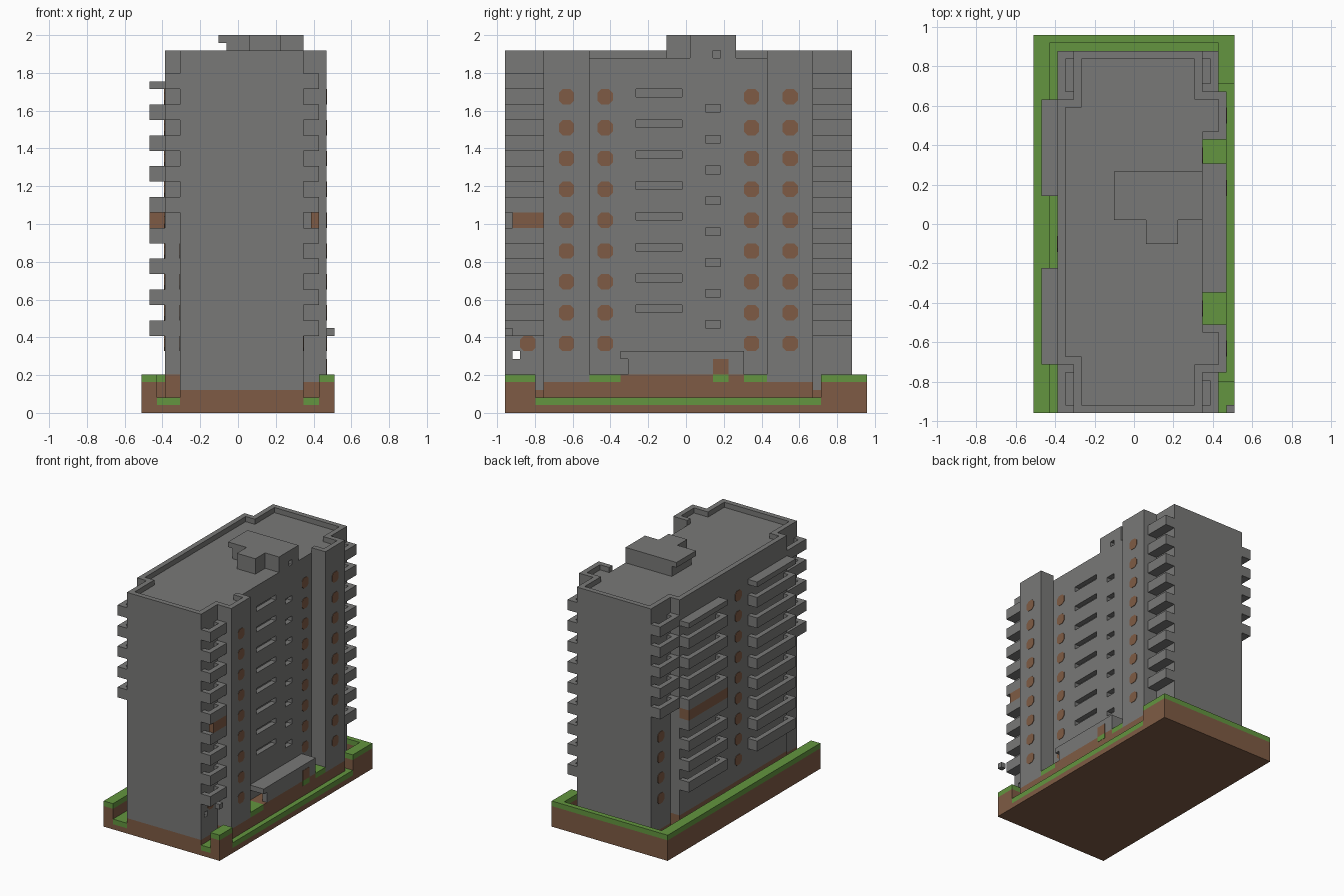
import bpy, bmesh

cube = bpy.data.objects.get("Cube")
if cube:
    bpy.data.objects.remove(cube, do_unlink=True)

U = 2 / 49          # one block of the building grid
ROWS = range(9)     # storeys, four blocks apart


def material(name, rgb):
    m = bpy.data.materials.new(name)
    m.use_nodes = True
    m.diffuse_color = (*rgb, 1)
    m.node_tree.nodes["Principled BSDF"].inputs["Base Color"].default_value = (*rgb, 1)
    return m


CONCRETE = material("concrete grey", (0.19, 0.19, 0.185))
EARTH = material("earth brown", (0.21, 0.105, 0.058))
GRASS = material("grass green", (0.125, 0.3, 0.05))


def pos(x, y, z):
    """Grid position to model position."""
    return ((x - 12.5) * U, (y - 23.5) * U, z * U)


def prism(bm, outline, z0, z1):
    """Extrude a plan outline between two heights."""
    face = bm.faces.new([bm.verts.new(pos(x, y, z0)) for x, y in outline])
    up = bmesh.ops.extrude_face_region(bm, geom=[face])["geom"]
    moved = [v for v in up if isinstance(v, bmesh.types.BMVert)]
    bmesh.ops.translate(bm, verts=moved, vec=(0, 0, (z1 - z0) * U))


def box(bm, x0, x1, y0, y1, z0, z1):
    prism(bm, [(x0, y0), (x1, y0), (x1, y1), (x0, y1)], z0, z1)


def finish(bm, name, mat):
    bmesh.ops.recalc_face_normals(bm, faces=bm.faces)
    mesh = bpy.data.meshes.new(name)
    bm.to_mesh(mesh)
    bm.free()
    mesh.materials.append(mat)
    ob = bpy.data.objects.new(name, mesh)
    bpy.context.collection.objects.link(ob)
    return ob


def boxes(name, mat, items):
    bm = bmesh.new()
    for item in items:
        box(bm, *item)
    return finish(bm, name, mat)


# Ground: earth slab, raised banks with a grass layer, sunken grass trench
banks = [(0, 2, 0, 47), (2, 25, 46, 47), (23, 25, 0, 4), (23, 25, 41, 46),
         (21, 24, 11, 15), (21, 24, 31, 34)]
boxes("earth_slab", EARTH, [(0, 25, 0, 47, 0, 1)])
boxes("earth_banks", EARTH, [(*b, 1, 4) for b in banks])
boxes("grass_banks", GRASS, [(*b, 4, 5) for b in banks])
boxes("trench_grass", GRASS, [
    (2, 5, 0, 6, 1, 2), (2, 3, 6, 39, 1, 2), (2, 5, 39, 46, 1, 2),
    (5, 23, 45, 46, 1, 2), (21, 23, 0, 5, 1, 2), (21, 23, 40, 45, 1, 2),
    (23, 25, 4, 5, 1, 2), (24, 25, 5, 40, 1, 2), (23, 25, 40, 41, 1, 2)])
boxes("plinth", EARTH, [
    (5, 21, 0, 45, 1, 3), (3, 5, 6, 39, 1, 5), (21, 24, 15, 31, 1, 5),
    (21, 24, 5, 11, 1, 4), (21, 24, 34, 40, 1, 4)])

# Tower body with wings and bays
outer = [(21, 11), (24, 11), (24, 5), (21, 5), (21, 0), (5, 0), (5, 6), (3, 6),
         (3, 39), (5, 39), (5, 45), (21, 45), (21, 40), (24, 40), (24, 34), (21, 34)]
inner = [(21, 10), (23, 10), (23, 6), (20, 6), (20, 1), (6, 1), (6, 7), (4, 7),
         (4, 38), (6, 38), (6, 44), (20, 44), (20, 39), (23, 39), (23, 35), (21, 35)]
bm = bmesh.new()
prism(bm, outer, 5, 46)
tower = finish(bm, "tower_body", CONCRETE)
boxes("tower_foot", CONCRETE, [(5, 21, 0, 45, 3, 5), (21, 24, 5, 11, 4, 5),
                               (21, 24, 34, 40, 4, 5)])

# Stairwell slots, and a small opening right through the front end
slots = [(20, 22, 17, 23, 13 + 4 * i, 14 + 4 * i) for i in range(8)]
slots += [(20, 22, 26, 28, 11 + 4 * i, 12 + 4 * i) for i in range(8)]
slots.append((4, 22, 1, 2, 7, 8))
cutter = boxes("slot_cutter", CONCRETE, slots)
cutter.hide_render = True
cutter.hide_viewport = True
cut = tower.modifiers.new("slots", "BOOLEAN")
cut.operation = "DIFFERENCE"
cut.solver = "EXACT"
cut.object = cutter

# Roof parapet, open along the middle of the left side
bm = bmesh.new()
prism(bm, outer + inner[::-1], 46, 47)
finish(bm, "roof_parapet", CONCRETE)

# Roof house with overhanging lid
boxes("roof_house", CONCRETE, [
    (11, 21, 24, 27, 46, 48), (11, 20, 27, 28, 46, 48), (11, 21, 28, 30, 46, 48),
    (20, 21, 27, 28, 47, 48), (14, 18, 21, 24, 46, 48)])
boxes("roof_house_lid", CONCRETE, [(10, 21, 24, 30, 48, 49), (14, 18, 21, 24, 48, 49)])


def balcony(x0, x1, y0, y1, z, out):
    """Floor slab with a one-block rail on the outer side and both ends."""
    rail = (x1 - 1, x1) if out > 0 else (x0, x0 + 1)
    end = (x0, x1 - 1) if out > 0 else (x0 + 1, x1)
    return [(x0, x1, y0, y1, z, z + 1), (*rail, y0, y1, z + 1, z + 2),
            (*end, y0, y0 + 1, z + 1, z + 2), (*end, y1 - 1, y1, z + 1, z + 2)]


# Long balconies on the right side, each stack topped by a thin canopy
for name, y0, y1 in (("front", 6, 18), ("back", 27, 39)):
    parts = [(1, 3, y0, y1, 42, 43)]
    for i in range(8):
        parts += balcony(1, 3, y0, y1, 10 + 4 * i, -1)
    boxes(name + "_long_balconies", CONCRETE, parts)

# Corner balconies; the right-hand corners only have the upper storeys
corners = (("front_left", 21, 23, 0, 5, 0, 1), ("back_left", 21, 23, 40, 45, 0, 1),
           ("front_right", 3, 5, 0, 6, 4, -1), ("back_right", 3, 5, 39, 45, 4, -1))
for name, x0, x1, y0, y1, first, out in corners:
    parts = []
    for i in range(first, 9):
        parts += balcony(x0, x1, y0, y1, 10 + 4 * i, out)
    boxes(name + "_corner_balconies", CONCRETE, parts)

# Brown screens closing two balconies
boxes("balcony_screens", EARTH, [(1, 3, 27, 39, 24, 26), (22, 23, 1, 5, 24, 26)])


def window_column(name, x, side, y, rows):
    """Thin eight-sided plates, two blocks wide, one per storey."""
    bm = bmesh.new()
    for i in rows:
        z = 9 + 4 * i
        ring = [(1, .5), (.5, 1), (-.5, 1), (-1, .5),
                (-1, -.5), (-.5, -1), (.5, -1), (1, -.5)]
        face = bm.faces.new([bm.verts.new(pos(x, y + a, z + b)) for a, b in ring])
        up = bmesh.ops.extrude_face_region(bm, geom=[face])["geom"]
        bmesh.ops.translate(bm, vec=(side * 0.003, 0, 0),
                            verts=[v for v in up if isinstance(v, bmesh.types.BMVert)])
    finish(bm, name, EARTH)


# Windows and the low side door
for k, (x, y) in enumerate(((24, 8), (21, 13), (21, 32), (24, 37))):
    window_column(f"left_windows_{k + 1}", x, 1, y, ROWS)
window_column("right_middle_windows", 3, -1, 21, ROWS)
window_column("back_right_corner_windows", 5, -1, 42, range(4))
window_column("front_right_corner_windows", 5, -1, 3, range(4))
window_column("side_door", 21, 1, 3, range(1))

# Entrance porch: roof, outer wall with doorway, far end wall
boxes("porch", CONCRETE, [(21, 24, 15, 31, 7, 8), (23, 24, 16, 27, 5, 7),
                          (23, 24, 29, 31, 5, 7), (21, 23, 30, 31, 5, 7)])
boxes("porch_door", EARTH, [(23, 24.05, 27, 29, 5, 7)])
boxes("porch_step", GRASS, [(23.5, 24.05, 27, 29, 4, 5)])

# Small lamp block at the front corner
boxes("corner_lamp", CONCRETE, [(24, 25, 0, 1, 10, 11)])
